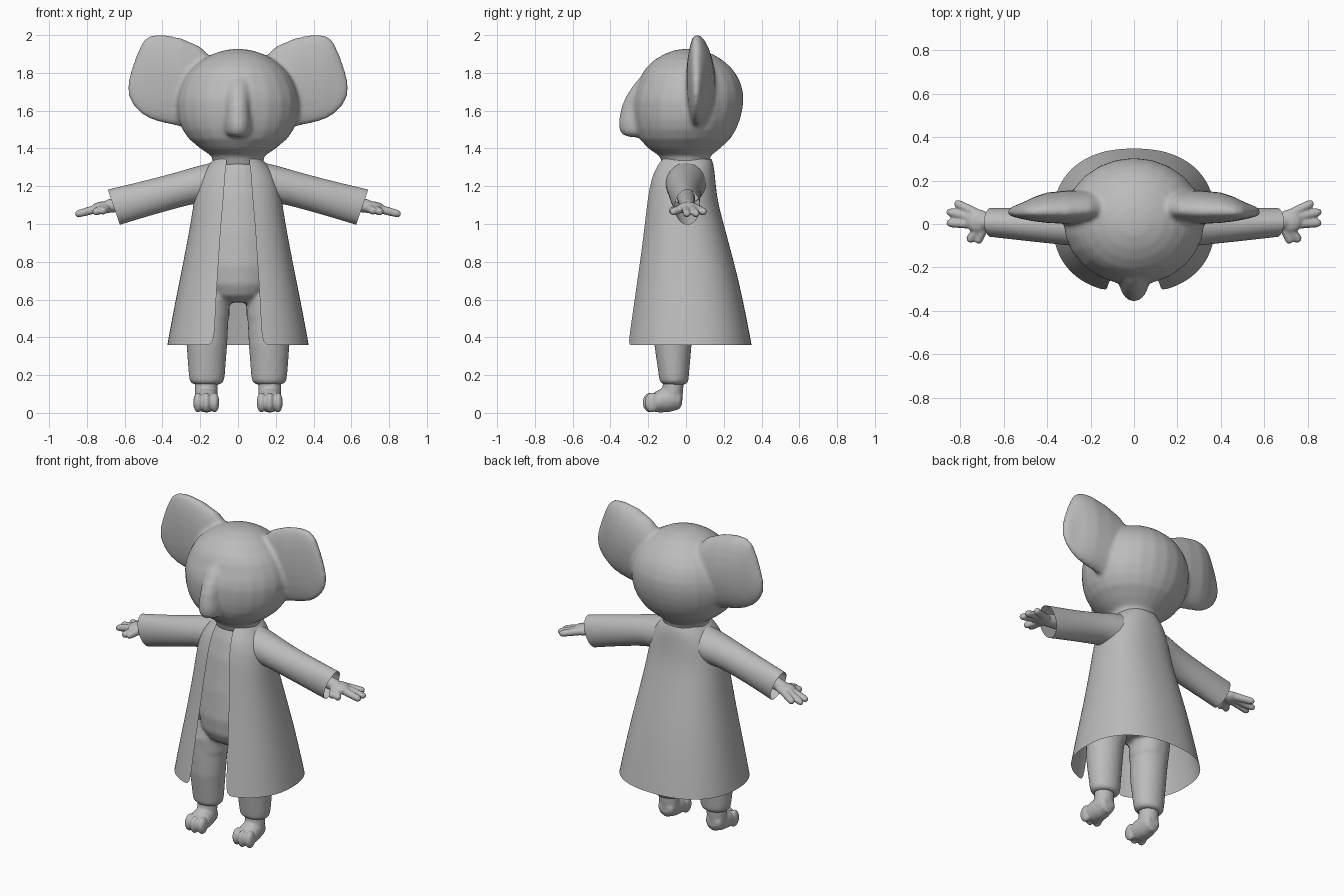
import bpy, bmesh, math
from mathutils import Vector as V

if "Cube" in bpy.data.objects:
    bpy.data.objects.remove(bpy.data.objects["Cube"])

fur = bpy.data.materials.new("plain grey")
fur.diffuse_color = (0.5, 0.5, 0.5, 1)
fur.use_nodes = True
fur.node_tree.nodes["Principled BSDF"].inputs["Base Color"].default_value = fur.diffuse_color


def ring(c, u, v, v2=None, n=24):
    """Closed egg-shaped ring: u sideways, v one half, v2 the other half."""
    c, u, v = V(c), V(u), V(v)
    v2 = v if v2 is None else V(v2)
    pts = []
    for i in range(n):
        a = 2 * math.pi * i / n
        s = math.sin(a)
        pts.append(c + u * math.cos(a) + (v if s > 0 else v2) * s)
    return pts


def loft(bm, rings, closed=True, cap=True):
    rows = [[bm.verts.new(p) for p in r] for r in rings]
    n = len(rows[0])
    faces = []
    for a, b in zip(rows, rows[1:]):
        for i in range(n if closed else n - 1):
            j = (i + 1) % n
            faces.append(bm.faces.new((a[i], a[j], b[j], b[i])))
    if cap:
        faces += [bm.faces.new(rows[0]), bm.faces.new(rows[-1])]
    bmesh.ops.recalc_face_normals(bm, faces=faces)


def stack(bm, rows, cx=0.0):
    """Upright form from (z, half width, front y, back y)."""
    loft(bm, [ring((cx, (f + b) / 2, z), (rx, 0, 0), (0, (b - f) / 2, 0)) for z, rx, f, b in rows])


def ball(bm, c, r):
    vs = bmesh.ops.create_uvsphere(bm, u_segments=20, v_segments=12, radius=1)["verts"]
    for v in vs:
        v.co = V(c) + V((v.co.x * r[0], v.co.y * r[1], v.co.z * r[2]))


def finger(bm, a, b, r0, r1):
    a, b = V(a), V(b)
    d = (b - a).normalized()
    side = d.cross(V((0, 0, 1))).normalized()
    up = side.cross(d)
    rows = [(0, r0), (0.5, (r0 + r1) / 2), (0.85, r1), (0.96, r1 * 0.7), (1, r1 * 0.3)]
    loft(bm, [ring(a.lerp(b, t), side * r, up * r, n=12) for t, r in rows])


def finish(name, bm, voxel=0, smooth=0, subdiv=0):
    me = bpy.data.meshes.new(name)
    bm.to_mesh(me)
    bm.free()
    me.materials.append(fur)
    ob = bpy.data.objects.new(name, me)
    bpy.context.collection.objects.link(ob)
    if voxel:
        m = ob.modifiers.new("Fuse", "REMESH")
        m.mode, m.voxel_size = "VOXEL", voxel
    if smooth:
        m = ob.modifiers.new("Soften", "SMOOTH")
        m.factor, m.iterations = 0.5, smooth
    if subdiv:
        m = ob.modifiers.new("Round", "SUBSURF")
        m.levels = m.render_levels = subdiv
    bpy.ops.object.select_all(action="DESELECT")
    ob.select_set(True)
    bpy.context.view_layer.objects.active = ob
    bpy.ops.object.convert(target="MESH")
    bpy.ops.object.shade_smooth()
    return ob


# Head with neck, snout and ears fused together
bm = bmesh.new()
stack(bm, [(1.30, .13, -.12, .12), (1.36, .14, -.14, .13), (1.40, .2, -.2, .18),
           (1.45, .26, -.245, .235), (1.5, .295, -.265, .265), (1.55, .314, -.275, .285),
           (1.6, .322, -.28, .298), (1.65, .324, -.28, .304), (1.7, .315, -.27, .302),
           (1.75, .297, -.25, .288), (1.79, .275, -.235, .268), (1.83, .24, -.21, .238),
           (1.87, .19, -.165, .19), (1.9, .135, -.115, .14), (1.92, .07, -.06, .08),
           (1.926, .025, -.02, .03)])
stack(bm, [(1.46, .035, -.3, -.15), (1.475, .06, -.34, -.15), (1.5, .068, -.353, -.15),
           (1.54, .07, -.357, -.15), (1.62, .065, -.342, -.15), (1.68, .065, -.315, -.15),
           (1.74, .06, -.275, -.15), (1.79, .03, -.23, -.15)])
ear = [(.12, 1.86, 1.58, .02, .15), (.2, 1.94, 1.53, .01, .155), (.3, 1.985, 1.515, .0, .155),
       (.4, 2.005, 1.535, .005, .145), (.46, 2.0, 1.553, .012, .125), (.5, 1.975, 1.575, .02, .105),
       (.535, 1.9, 1.605, .027, .09), (.56, 1.83, 1.635, .035, .08), (.58, 1.76, 1.68, .04, .065)]
for s in (-1, 1):
    rows = []
    for x, zt, zb, f, b in ear:
        y = f + 0.35 * (b - f)
        rows.append(ring((s * x, y, (zt + zb) / 2), (0, 0, (zt - zb) / 2), (0, b - y, 0), (0, f - y, 0)))
        # the front half must run opposite to the back half
        rows[-1] = ring((s * x, y, (zt + zb) / 2), (0, 0, (zt - zb) / 2), (0, b - y, 0), (0, y - f, 0))
    loft(bm, rows)
finish("head", bm, voxel=.012, smooth=6)

# Torso and trouser legs
bm = bmesh.new()
stack(bm, [(.585, .1, -.13, .05), (.62, .16, -.185, .09), (.68, .2, -.215, .12), (.78, .215, -.225, .13),
           (.95, .205, -.21, .13), (1.15, .18, -.18, .12), (1.26, .15, -.15, .115), (1.33, .12, -.12, .11)])
for s in (-1, 1):
    for x, rows in ((.145, [(.5, .1, -.165, .05), (.6, .1, -.17, .07), (.68, .08, -.15, .08)]),
                    (.165, [(.15, .07, -.12, 0), (.165, .09, -.14, .012), (.2, .096, -.145, .016),
                            (.36, .108, -.168, .03), (.46, .113, -.17, .04), (.6, .115, -.17, .07)])):
        stack(bm, rows, s * x)
finish("body", bm, voxel=.012, smooth=5)

# Feet with three toes, hands with five digits
for s, side in ((-1, "right"), (1, "left")):
    bm = bmesh.new()
    X = s * .168
    stack(bm, [(.06, .06, -.13, -.02), (.12, .06, -.125, -.015), (.2, .058, -.12, -.01)], X)
    foot = [(-.02, .035, .05, .1), (-.035, .052, .02, .13), (-.09, .062, .004, .14),
            (-.14, .066, .002, .125), (-.18, .06, .008, .1)]
    loft(bm, [ring((X, y, (a + b) / 2), (rx, 0, 0), (0, 0, (b - a) / 2)) for y, rx, a, b in foot])
    for dx, tip in ((-.044, -.185), (0, -.195), (.044, -.185)):
        ball(bm, (X + dx, tip + .005, .055), (.025, .04, .053))
    finish(side + "_foot", bm, voxel=.007, smooth=3)

    bm = bmesh.new()
    finger(bm, (s * .45, 0, 1.14), (s * .73, .01, 1.085), .05, .036)
    ball(bm, (s * .715, .012, 1.087), (.06, .055, .032))
    for root, tip in (((.72, .045, 1.085), (.825, .1, 1.062)), ((.73, .025, 1.085), (.862, .058, 1.05)),
                      ((.73, 0, 1.085), (.862, .005, 1.05)), ((.71, -.015, 1.085), (.762, -.08, 1.06)),
                      ((.69, -.01, 1.085), (.722, -.088, 1.066))):
        finger(bm, (s * root[0], *root[1:]), (s * tip[0], *tip[1:]), .024, .02)
    finish(side + "_hand", bm, voxel=.006, smooth=3)

# Open coat: (z, half width, front y, back y, half opening)
coat = [(.36, .375, -.318, .348, .125), (.5, .35, -.298, .322, .122), (.7, .31, -.268, .28, .11),
        (.85, .28, -.246, .24, .1), (1.0, .252, -.226, .2, .09), (1.1, .237, -.213, .172, .08),
        (1.2, .22, -.198, .158, .073), (1.27, .192, -.178, .152, .068), (1.315, .155, -.155, .146, .062),
        (1.345, .125, -.135, .135, .058)]
bm = bmesh.new()
E, N = 0.86, 40
rows = []
for z, rx, f, b, gap in coat:
    t0 = math.asin((gap / rx) ** (1 / E))
    row = []
    for i in range(N + 1):
        t = t0 + (2 * math.pi - 2 * t0) * i / N
        sx, cy = math.sin(t), math.cos(t)
        row.append(V((math.copysign(abs(sx) ** E, sx) * rx,
                      (f + b) / 2 - math.copysign(abs(cy) ** E, cy) * (b - f) / 2, z)))
    rows.append(row)
loft(bm, rows, closed=False, cap=False)
finish("coat", bm, subdiv=1)

# Wide open sleeves: (top x, top z, bottom x, bottom z, front y, back y)
sleeve = [(.1, 1.335, .17, 1.1, -.11, .11), (.2, 1.312, .22, 1.11, -.108, .1),
          (.32, 1.275, .3, 1.09, -.098, .08), (.5, 1.228, .47, 1.043, -.08, .075),
          (.69, 1.183, .625, .995, -.06, .075)]
for s, side in ((-1, "right"), (1, "left")):
    bm = bmesh.new()
    loft(bm, [ring((s * (tx + bx) / 2, (f + b) / 2, (tz + bz) / 2),
                   (s * (tx - bx) / 2, 0, (tz - bz) / 2), (0, (b - f) / 2, 0))
              for tx, tz, bx, bz, f, b in sleeve], cap=False)
    finish(side + "_sleeve", bm, subdiv=1)
